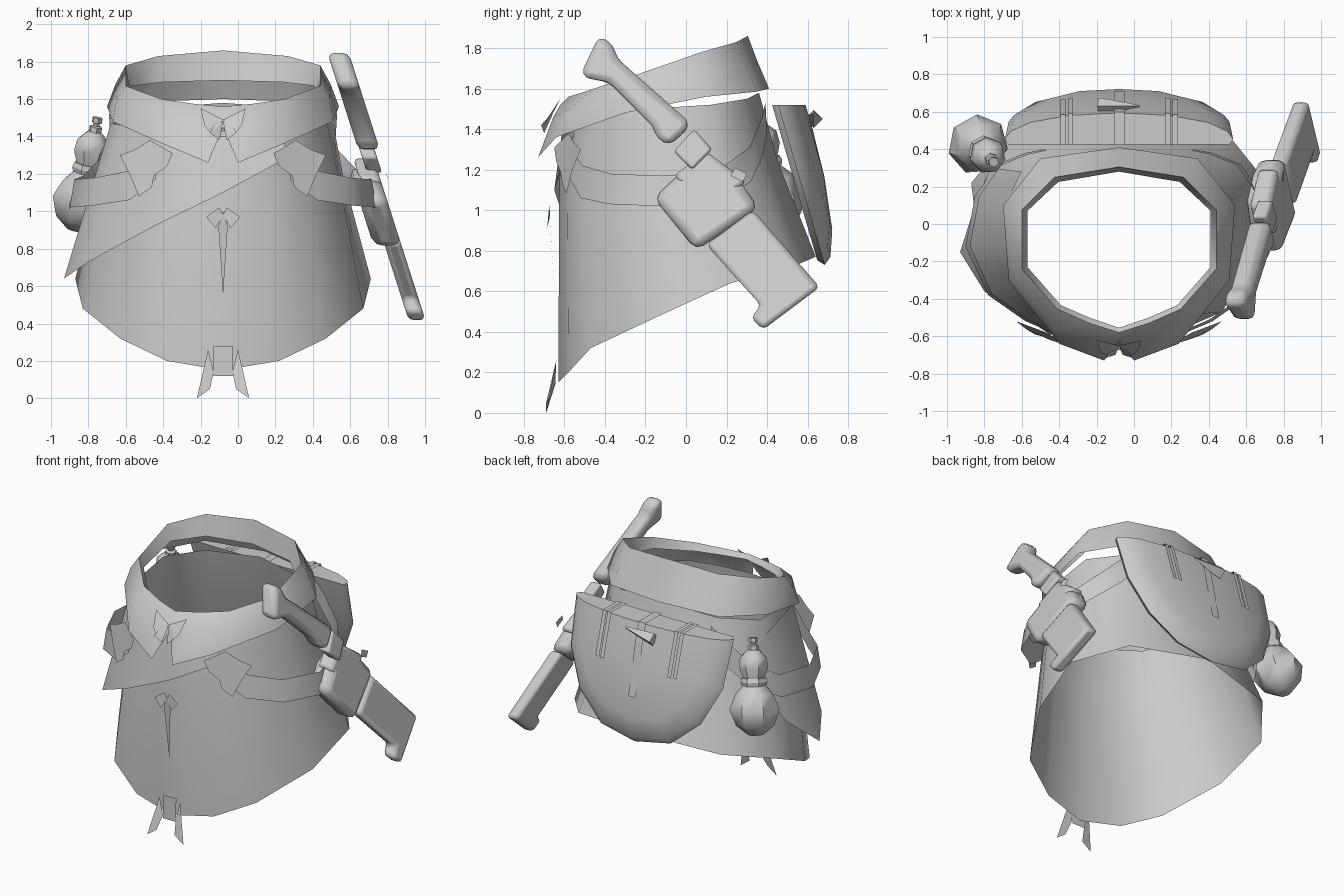
import bpy, math
from mathutils import Vector

CX = -0.08  # centre line of the garment
grey = bpy.data.materials.new("plain_grey")
grey.diffuse_color = (0.6, 0.6, 0.6, 1)


def shade(ob, angle):
    bpy.ops.object.select_all(action='DESELECT')
    ob.select_set(True)
    bpy.context.view_layer.objects.active = ob
    bpy.ops.object.shade_smooth_by_angle(angle=math.radians(angle))


def make(name, verts, faces, smooth=40):
    me = bpy.data.meshes.new(name)
    me.from_pydata([tuple(v) for v in verts], [], faces)
    me.update()
    ob = bpy.data.objects.new(name, me)
    bpy.context.collection.objects.link(ob)
    me.materials.append(grey)
    if smooth:
        shade(ob, smooth)
    return ob


def full(half):
    """Close a front-to-back half ring by mirroring it about the centre line."""
    right = [Vector((CX + x, y, z)) for x, y, z in half]
    left = [Vector((CX - x, y, z)) for x, y, z in half[-2:0:-1]]
    return right + left


def loft(name, rings, closed=True, caps=False, smooth=50):
    n = len(rings[0])
    faces = []
    for i in range(len(rings) - 1):
        for j in range(n if closed else n - 1):
            k = (j + 1) % n
            faces.append((i * n + j, i * n + k, (i + 1) * n + k, (i + 1) * n + j))
    if caps:
        faces.append(tuple(range(n))[::-1])
        faces.append(tuple(range((len(rings) - 1) * n, len(rings) * n)))
    return make(name, [v for r in rings for v in r], faces, smooth)


def plate(name, pts):
    return make(name, pts, [tuple(range(len(pts)))], 0)


# Skirt body: tilted hem rising towards the back
hem = full([(0, -.63, .15), (.3, -.58, .2), (.55, -.47, .32), (.75, -.13, .48),
            (.79, .22, .64), (.55, .52, .72), (0, .64, .77)])
waist = full([(0, -.625, 1.15), (.24, -.585, 1.15), (.44, -.48, 1.15), (.62, -.2, 1.17),
              (.64, .15, 1.2), (.42, .37, 1.22), (0, .45, 1.25)])
chest = full([(0, -.58, 1.43), (.2, -.54, 1.44), (.38, -.46, 1.46), (.55, -.2, 1.5),
              (.58, .12, 1.52), (.38, .3, 1.55), (0, .36, 1.58)])
loft("skirt_body", [hem, waist, chest])

# Folded collar with two front points and an inner lip
drop = full([(0, -.63, 1.45), (.08, -.73, 1.26), (.32, -.64, 1.36), (.59, -.3, 1.48),
             (.62, .1, 1.56), (.42, .35, 1.585), (0, .41, 1.60)])
bulge = full([(0, -.62, 1.52), (.14, -.655, 1.46), (.34, -.57, 1.5), (.57, -.26, 1.59),
              (.575, .09, 1.68), (.38, .295, 1.72), (0, .35, 1.74)])
rim = full([(0, -.58, 1.56), (.16, -.53, 1.575), (.33, -.455, 1.60), (.52, -.24, 1.67),
            (.52, .075, 1.78), (.345, .25, 1.83), (0, .305, 1.86)])
lip = full([(0, -.555, 1.53), (.16, -.5, 1.54), (.31, -.435, 1.55), (.49, -.23, 1.6),
            (.49, .07, 1.67), (.325, .225, 1.69), (0, .28, 1.70)])
loft("collar", [drop, bulge, rim, lip])

# Wrapped front panel, hanging low on the left
low = [(-.77, .3, 1.15), (-.85, .1, .85), (-.93, -.15, .64), (-.8, -.36, .73),
       (-.45, -.59, .92), (-.08, -.65, 1.1), (.27, -.6, 1.29)]
high = [(-.6, .28, 1.3), (-.68, .12, 1.4), (-.68, -.1, 1.47), (-.62, -.3, 1.46),
        (-.4, -.51, 1.43), (-.08, -.61, 1.4), (.24, -.55, 1.38)]
loft("wrap_panel", [low, high], closed=False)

# Side belts rising at the back, with knot tabs in front
belt = [(.36, -.58, 1.17, 1.31), (.5, -.52, 1.06, 1.22), (.7, -.38, 1.03, 1.18),
        (.82, -.12, 1.02, 1.17), (.77, .15, 1.04, 1.19), (.65, .32, 1.14, 1.31),
        (.5, .38, 1.27, 1.45), (.4, .4, 1.38, 1.53)]
tab = [(.27, -.64, 1.31), (.3, -.63, 1.24), (.37, -.61, 1.19), (.38, -.6, 1.13),
       (.45, -.58, 1.08), (.5, -.55, 1.2), (.55, -.51, 1.3), (.47, -.54, 1.33),
       (.39, -.57, 1.38)]
bows = (("collar_bow", [(0, -.65, 1.49), (.06, -.705, 1.41), (.1, -.68, 1.46), (.12, -.62, 1.55)]),
        ("collar_ribbon", [(0, -.655, 1.48), (.02, -.7, 1.38), (.07, -.715, 1.42), (.05, -.67, 1.47)]),
        ("middle_bow", [(0, -.67, .98), (.04, -.685, .91), (.09, -.68, .97), (.02, -.675, 1.02)]),
        ("hem_ribbon", [(.05, -.645, .14), (.07, -.69, .05), (.14, -.69, 0), (.08, -.64, .26)]))
for side, s in (("right", 1), ("left", -1)):
    path = belt[::s]
    loft(side + "_belt", [[(CX + s * x, y, a) for x, y, a, b in path],
                          [(CX + s * x * .97, y * .98, b) for x, y, a, b in path]], closed=False)
    plate(side + "_knot_tab", [(CX + s * x, y - .01, z) for x, y, z in tab[::s]])
    # Bow loops under the collar, at the middle, and ribbons at the hem
    for name, pts in bows:
        plate(f"{side}_{name}", [(CX + s * x, y, z) for x, y, z in pts[::s]])
plate("middle_ribbon", [(CX, -.645, .55), (CX + .025, -.67, .92), (CX, -.675, 1.0), (CX - .025, -.67, .92)])
plate("hem_knot", [(CX - .05, -.645, .12), (CX + .05, -.645, .12), (CX + .05, -.64, .28), (CX - .05, -.64, .28)])


# Sheathed tool on the right hip: side outlines leaning outward towards the bottom
def slab(name, outline, thick, bevel, shift=0.0):
    ob = loft(name, [[Vector((.54 + shift + (1.8 - z) * .32 + s * thick / 2, y, z)) for y, z in outline]
                     for s in (-1, 1)], caps=True, smooth=0)
    m = ob.modifiers.new("round", 'BEVEL')
    m.width, m.segments = bevel, 2
    shade(ob, 60)


slab("tool_handle", [(-.52, 1.67), (-.48, 1.65), (-.38, 1.63), (-.17, 1.42), (-.14, 1.35),
                     (-.08, 1.32), (.02, 1.41), (0, 1.45), (-.34, 1.75), (-.36, 1.82), (-.43, 1.86)],
     .115, .035, .01)
slab("tool_neck", [(-.06, 1.29), (.03, 1.2), (.13, 1.3), (.04, 1.4)], .08, .015)
slab("sheath_mouth", [(-.06, 1.17), (.1, 1.0), (.3, 1.14), (.1, 1.29)], .11, .025, -.035)
slab("sheath_wrap", [(-.16, 1.06), (.05, .8), (.36, 1.01), (.27, 1.14), (.13, 1.24), (-.03, 1.18)],
     .15, .045, -.055)
slab("sheath", [(.1, .83), (.37, .53), (.32, .47), (.38, .41), (.66, .62), (.33, 1.0)], .09, .025, -.025)
plate("sheath_tie", [(.8, .22, 1.17), (.8, .28, 1.14), (.8, .3, 1.18), (.79, .24, 1.21)])

# Back pouch: rounded U outline on a leaning plane, bulging backward
U = [(-.61, 1.52), (-.59, 1.2), (-.47, .95), (-.27, .78), (0, .73),
     (.27, .78), (.47, .95), (.59, 1.2), (.61, 1.52), (.3, 1.52), (0, 1.52), (-.3, 1.52)]
SWELL = [(.97, 0), (1, .03), (.95, .07), (.78, .118), (.45, .155), (.15, .165)]


def on_pouch(x, z, out):
    return Vector((CX + x, .425 + (1.52 - z) * .29 + out, z))


def swell(x, z):
    s = max(abs(x) / .61, (1.52 - z) / .79)
    for (a, p), (b, q) in zip(SWELL[2:], SWELL[3:]):
        if s >= b:
            return p + (q - p) * (a - s) / (a - b) + .012
    return .177


rings = [[on_pouch(x * s, 1.52 + (z - 1.52) * s, out) for x, z in U[::-1]] for s, out in SWELL]
loft("pouch", rings, caps=True, smooth=60)
# Pouch straps reaching over the top edge
for name, x, w, end in (("middle", 0, .028, 1.05), ("left_outer", -.3, .014, 1.24),
                        ("left_inner", -.26, .014, 1.24), ("right_inner", .26, .014, 1.24),
                        ("right_outer", .3, .014, 1.24)):
    steps = [(1.53, 0), (1.53, swell(x, 1.52)), (1.4, swell(x, 1.4)), (end, swell(x, end))]
    loft(name + "_pouch_strap", [[on_pouch(x + w, z, d) for z, d in steps],
                                 [on_pouch(x - w, z, d) for z, d in steps]], closed=False, smooth=0)


# Turned shapes along an axis
def turned(name, start, end, profile, sides, smooth):
    a, b = Vector(start), Vector(end)
    q = (b - a).to_track_quat('Z', 'Y')
    rings = [[a.lerp(b, t) + q @ Vector((r * math.cos(k * math.tau / sides),
                                         r * math.sin(k * math.tau / sides), 0))
              for k in range(sides)] for t, r in profile]
    return loft(name, rings, caps=True, smooth=smooth)


# Horn toggle of the pouch
turned("pouch_toggle", (-.19, .63, 1.45), (.03, .63, 1.48), [(0, .045), (.3, .035), (1, .005)], 4, 0)

# Bottle gourd on the left hip
base, tip = (-.865, .46, .9), (-.75, .33, 1.5)
turned("gourd", base, tip, [(0, .05), (.1, .125), (.27, .165), (.42, .125), (.53, .065), (.59, .07),
                            (.69, .095), (.79, .09), (.86, .05), (.88, .03)], 7, 45)
turned("gourd_stopper", base, tip, [(.87, .035), (.92, .035), (.93, .018), (.95, .018), (.955, .028), (1, .028)], 6, 30)
turned("gourd_cord", base, tip, [(.51, .08), (.55, .088), (.59, .08)], 7, 30)
